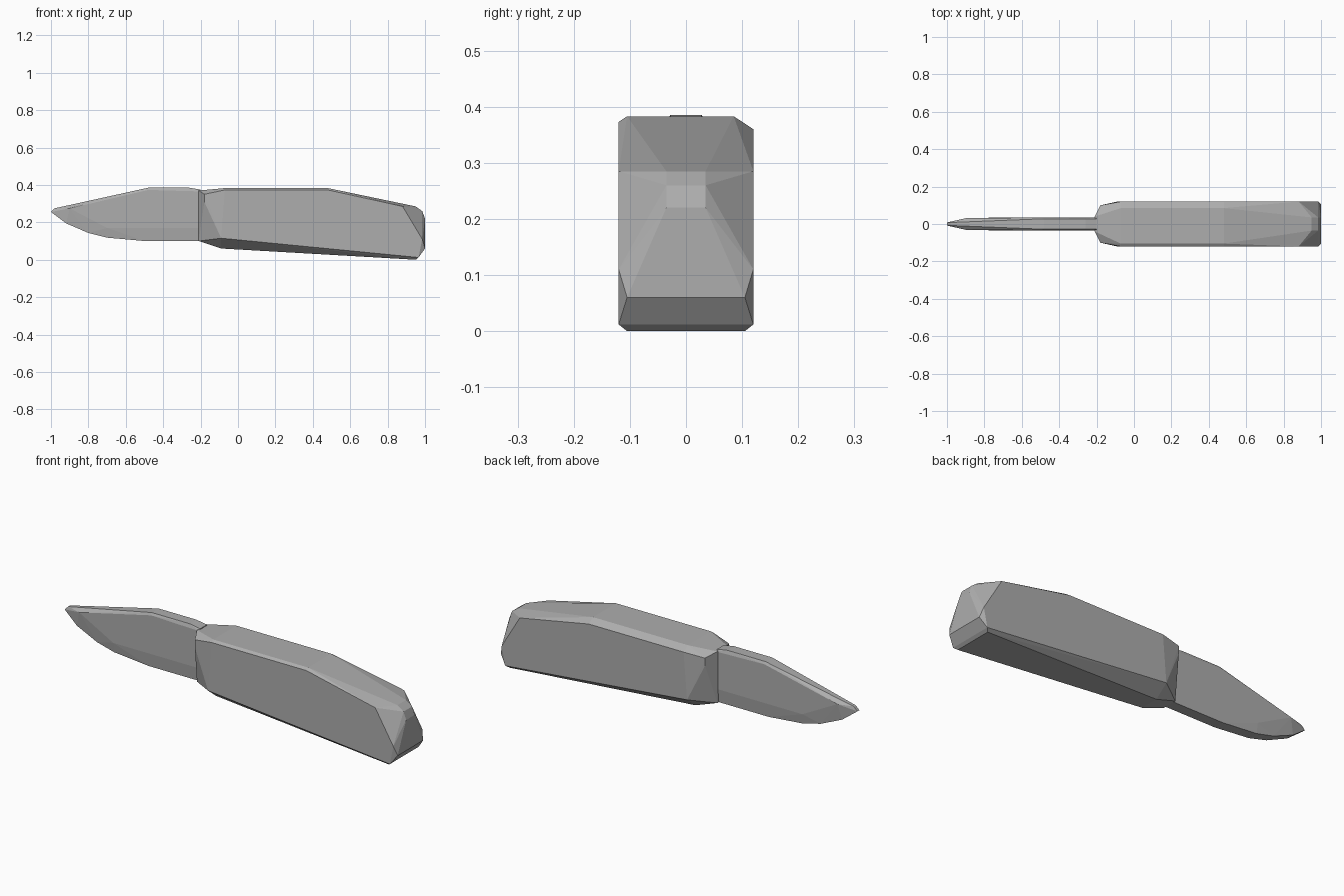
import bpy
import bmesh

if "Cube" in bpy.data.objects:
    bpy.data.objects.remove(bpy.data.objects["Cube"], do_unlink=True)

# Single flat grey
grey = bpy.data.materials.new("plain grey")
grey.use_nodes = True
colour = (0.42, 0.42, 0.42, 1)
grey.diffuse_color = colour
grey.node_tree.nodes["Principled BSDF"].inputs["Base Color"].default_value = colour


def faceted_hull(name, points):
    """Wrap corner points in a faceted convex body."""
    bm = bmesh.new()
    for p in points:
        bm.verts.new(p)
    result = bmesh.ops.convex_hull(bm, input=bm.verts)
    loose = {g for g in result["geom_interior"] + result["geom_unused"]
             if isinstance(g, bmesh.types.BMVert)}
    bmesh.ops.delete(bm, geom=list(loose), context='VERTS')
    bmesh.ops.dissolve_limit(bm, angle_limit=0.02, verts=bm.verts, edges=bm.edges)
    bmesh.ops.recalc_face_normals(bm, faces=bm.faces)
    mesh = bpy.data.meshes.new(name)
    bm.to_mesh(mesh)
    bm.free()
    mesh.materials.append(grey)
    obj = bpy.data.objects.new(name, mesh)
    bpy.context.collection.objects.link(obj)
    return obj


def both_sides(half):
    return [(x, s * y, z) for x, y, z in half for s in (-1, 1)]


# Handle: wide body, chamfered, narrowing to a neck at the blade
neck = [(-0.21, 0.04, 0.10), (-0.21, 0.04, 0.37), (-0.18, 0.10, 0.35), (-0.18, 0.10, 0.31)]
side = [(-0.09, 0.12, 0.115), (0.88, 0.12, 0.285), (0.985, 0.12, 0.11), (0.965, 0.12, 0.012)]
base = [(-0.09, 0.05, 0.06), (0.95, 0.105, 0.0)]
butt = [(1.0, 0.105, 0.06), (1.0, 0.035, 0.22), (0.985, 0.035, 0.26), (0.95, 0.035, 0.285)]
handle = both_sides(neck + side + base + butt)
# The top chamfer is wider on the back than on the front
for sign, inner, edge_z in ((-1, 0.105, 0.373), (1, 0.085, 0.36)):
    for x in (-0.07, 0.48):
        handle += [(x, sign * inner, 0.383), (x, sign * 0.12, edge_z)]
faceted_hull("handle", handle)

# Blade: straight spine, curved edge, tapering to the tip
spine = [(-0.20, 0.028, 0.375), (-0.26, 0.028, 0.385), (-0.48, 0.028, 0.385), (-0.98, 0.008, 0.275)]
flat = [(-0.20, 0.035, 0.365), (-0.48, 0.035, 0.373), (-0.90, 0.031, 0.275),
        (-0.20, 0.035, 0.17), (-0.70, 0.035, 0.17)]
edge = [(-1.0, 0.008, 0.255), (-0.92, 0.02, 0.195), (-0.80, 0.025, 0.143),
        (-0.70, 0.027, 0.118), (-0.50, 0.028, 0.10), (-0.20, 0.028, 0.10)]
faceted_hull("blade", both_sides(spine + flat + edge))
